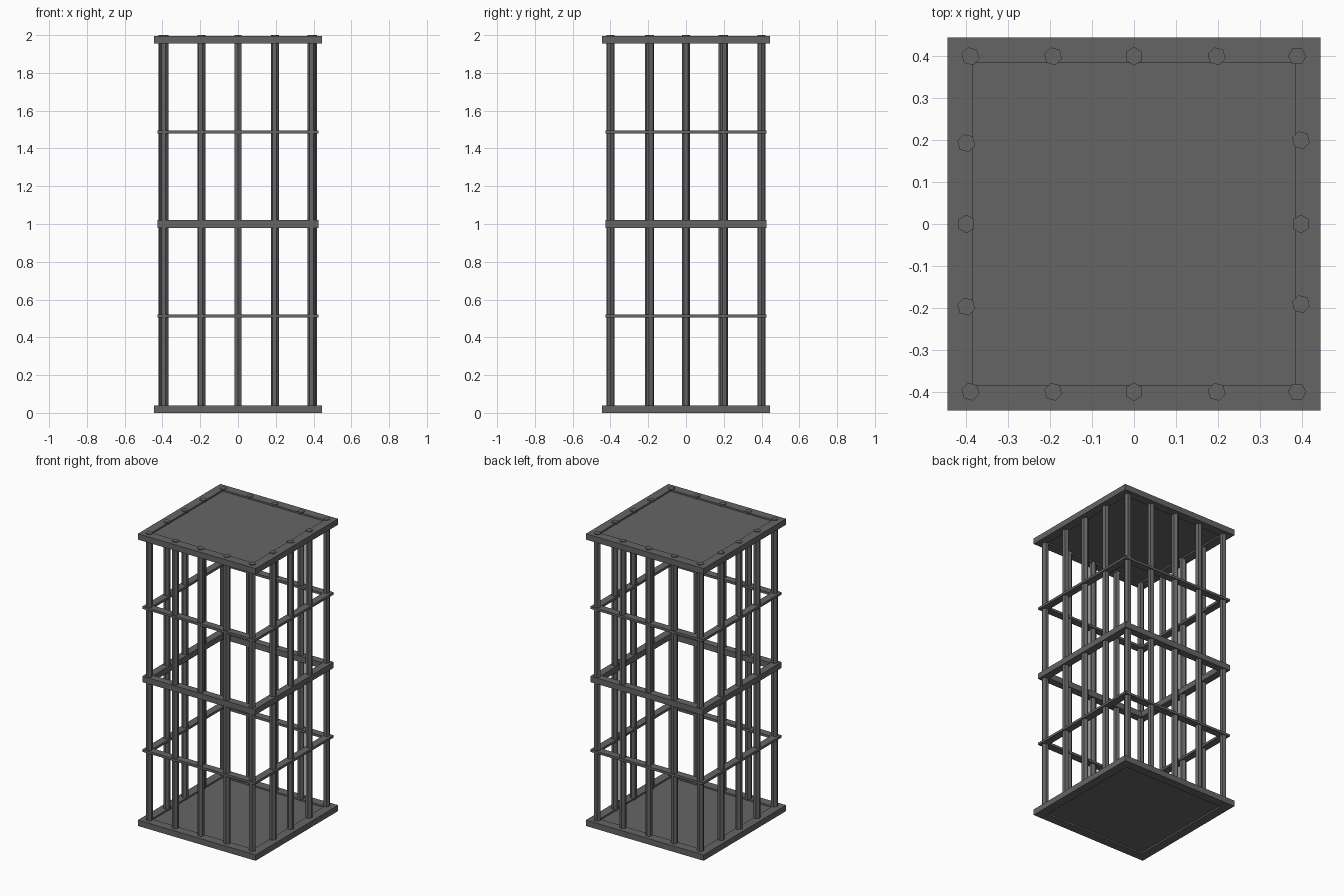
import bpy, bmesh, math
from mathutils import Matrix

if "Cube" in bpy.data.objects:
    bpy.data.objects.remove(bpy.data.objects["Cube"])

iron = bpy.data.materials.new("dark_grey_iron")
iron.diffuse_color = (0.13, 0.13, 0.13, 1)
iron.use_nodes = True
iron.node_tree.nodes["Principled BSDF"].inputs["Base Color"].default_value = iron.diffuse_color


def finish(bm, name):
    bmesh.ops.recalc_face_normals(bm, faces=bm.faces)
    me = bpy.data.meshes.new(name)
    bm.to_mesh(me)
    bm.free()
    me.materials.append(iron)
    ob = bpy.data.objects.new(name, me)
    bpy.context.collection.objects.link(ob)
    return ob


def box(bm, half, z0, z1):
    m = Matrix.Translation((0, 0, (z0 + z1) / 2)) @ Matrix.Diagonal((2 * half, 2 * half, z1 - z0, 1))
    bmesh.ops.create_cube(bm, size=1, matrix=m)


# Square plate with a sunken panel on both faces
def plate(name, z0, z1):
    bm = bmesh.new()
    box(bm, 0.445, z0, z1)
    bm.normal_update()
    for f in [f for f in bm.faces if abs(f.normal.z) > 0.9]:
        n = f.normal.copy()
        bmesh.ops.inset_region(bm, faces=[f], thickness=0.086)
        r = bmesh.ops.inset_region(bm, faces=[f], thickness=0.0005)
        bmesh.ops.translate(bm, verts=f.verts[:], vec=n * -0.01)
    finish(bm, name)


# Square hoop around the bars
def hoop(name, z0, z1, outer=0.425, inner=0.375):
    bm = bmesh.new()
    rings = []
    for h, z in ((outer, z0), (outer, z1), (inner, z1), (inner, z0)):
        rings.append([bm.verts.new((sx * h, sy * h, z))
                      for sx, sy in ((-1, -1), (1, -1), (1, 1), (-1, 1))])
    for k in range(4):
        a, b = rings[k], rings[(k + 1) % 4]
        for i in range(4):
            j = (i + 1) % 4
            bm.faces.new((a[i], a[j], b[j], b[i]))
    finish(bm, name)


# Vertical bar, its tip showing above the top plate
def bar(name, x, y, turn):
    bm = bmesh.new()
    m = Matrix.Translation((x, y, 1.005)) @ Matrix.Rotation(turn, 4, 'Z')
    bmesh.ops.create_cone(bm, cap_ends=True, segments=6, radius1=0.022,
                          radius2=0.022, depth=1.99, matrix=m)
    finish(bm, name)


plate("floor_plate", 0.0, 0.04)
plate("roof_plate", 1.955, 1.995)
hoop("lower_hoop", 0.504, 0.52)
hoop("middle_hoop", 0.98, 1.02)
hoop("upper_hoop", 1.48, 1.496)

for y in (-0.4, 0.4):
    for x, deg in ((-0.39, 15), (-0.193, 15), (0, 0), (0.197, 15), (0.389, 30)):
        bar("front_bar" if y < 0 else "back_bar", x, y, math.radians(deg))
for x, ys in ((-0.4, (-0.197, 0, 0.193)), (0.398, (-0.191, 0, 0.2))):
    for y in ys:
        bar("left_bar" if x < 0 else "right_bar", x, y, math.radians(15 if y else 0))
